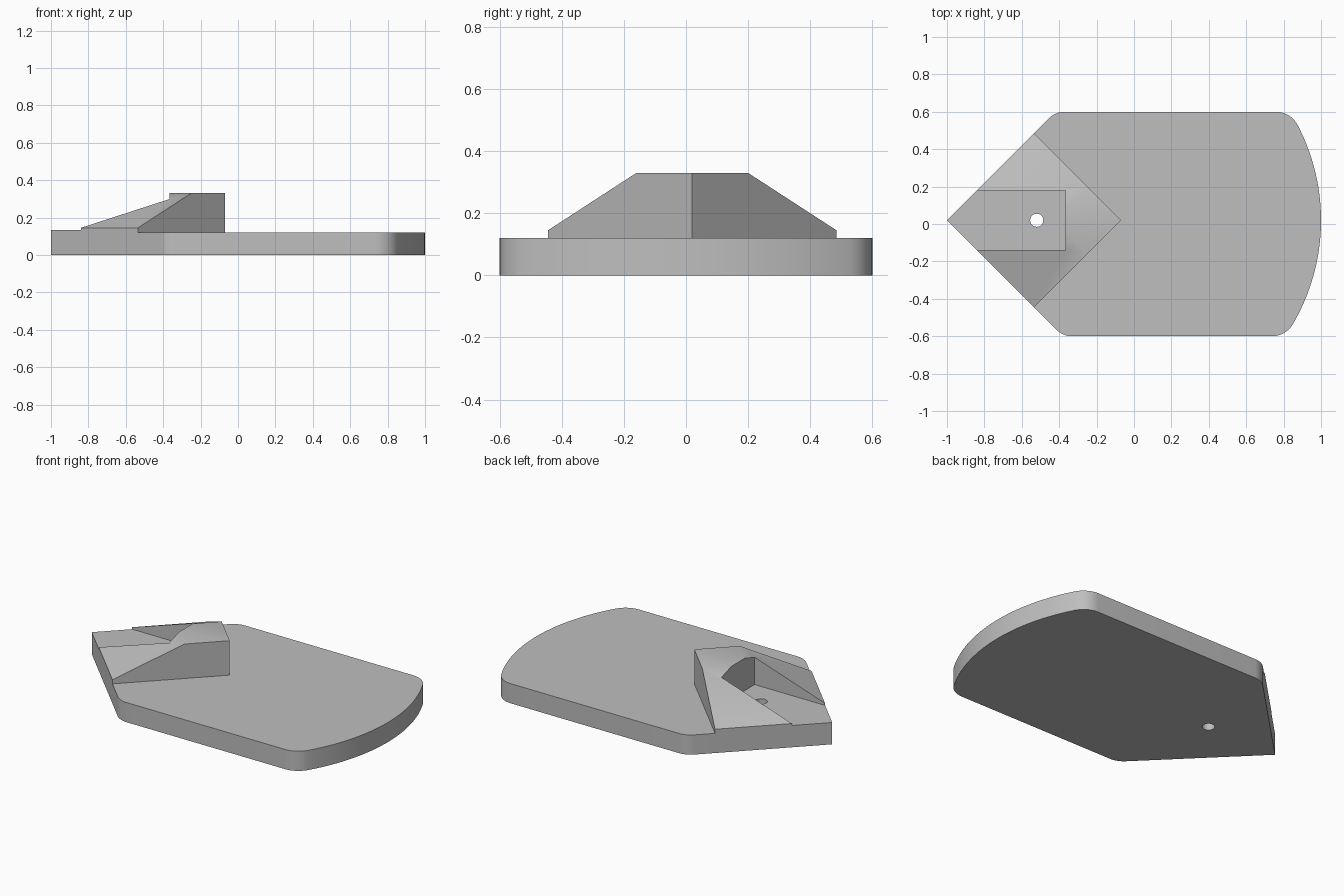
import bpy, bmesh
from math import sin, cos, pi, sqrt, atan2, radians
from mathutils import Vector

if "Cube" in bpy.data.objects:
    bpy.data.objects.remove(bpy.data.objects["Cube"])

YC = 0.02                       # centre line of tip, wedge and end arc
TIP, HALF = -1.0, 0.465         # tip of the plate, half diagonal of the wedge
PLATE_H, TOP_H, RIM_H = 0.12, 0.33, 0.145

grey = bpy.data.materials.new("light grey")
grey.diffuse_color = (0.52, 0.52, 0.52, 1)
grey.use_nodes = True
grey.node_tree.nodes["Principled BSDF"].inputs["Base Color"].default_value = grey.diffuse_color


def prism(name, outline, z0, z1):
    """Solid made by extruding a closed outline upward."""
    bm = bmesh.new()
    face = bm.faces.new([bm.verts.new((x, y, z0)) for x, y in outline])
    res = bmesh.ops.extrude_face_region(bm, geom=[face])
    for v in res["geom"]:
        if isinstance(v, bmesh.types.BMVert):
            v.co.z = z1
    bmesh.ops.recalc_face_normals(bm, faces=bm.faces)
    me = bpy.data.meshes.new(name)
    bm.to_mesh(me)
    bm.free()
    ob = bpy.data.objects.new(name, me)
    bpy.context.collection.objects.link(ob)
    me.materials.append(grey)
    return ob


def arc(cx, cy, r, a0, a1, n):
    return [(cx + r * cos(a0 + (a1 - a0) * i / n), cy + r * sin(a0 + (a1 - a0) * i / n))
            for i in range(n + 1)]


def combine(target, tool, operation):
    """Apply a boolean and discard the tool."""
    mod = target.modifiers.new("cut", "BOOLEAN")
    mod.object, mod.operation, mod.solver = tool, operation, "EXACT"
    bpy.context.view_layer.objects.active = target
    bpy.ops.object.modifier_apply(modifier=mod.name)
    bpy.data.objects.remove(tool)


# Plate outline: pointed left end, rounded corners, large arc on the right
END_X, END_R = -0.10, 1.10


def half_corners(h):
    """Both rounded corners of one side, at distance h from the centre line."""
    rl, rr = 0.12, 0.13
    lx = TIP + (h - rl) + rl * sqrt(2)
    rx = END_X + sqrt((END_R - rr) ** 2 - (h - rr) ** 2)
    theta = atan2(h - rr, rx - END_X)
    return arc(rx, h - rr, rr, theta, pi / 2, 10) + arc(lx, h - rl, rl, pi / 2, 3 * pi / 4, 8), theta


upper, t_up = half_corners(0.6 - YC)
lower, t_lo = half_corners(0.6 + YC)
outline = arc(END_X, 0, END_R, -t_lo, t_up, 32)[1:-1] + upper + [(TIP, 0)]
outline += [(x, -y) for x, y in reversed(lower)]
body = prism("base_plate", [(x, y + YC) for x, y in outline], 0, PLATE_H)

# Diamond wedge with two slopes rising from the left edges
mid = TIP + HALF
wedge = prism("wedge", [(TIP, YC), (mid, YC - HALF), (mid + HALF, YC), (mid, YC + HALF)], 0, TOP_H)
bm = bmesh.new()
bm.from_mesh(wedge.data)
slope = 0.459
for s in (-1, 1):
    inward = Vector((1, -s, 0)).normalized()
    bmesh.ops.bisect_plane(bm, geom=bm.verts[:] + bm.edges[:] + bm.faces[:],
                           plane_co=(TIP, YC, RIM_H),
                           plane_no=Vector((0, 0, 1)) - inward * slope, clear_outer=True)
    bmesh.ops.holes_fill(bm, edges=[e for e in bm.edges if e.is_boundary])
bmesh.ops.recalc_face_normals(bm, faces=bm.faces)
bm.to_mesh(wedge.data)
bm.free()
combine(body, wedge, "UNION")

# Rectangular pocket open toward the tip
pocket = prism("pocket_cutter", [(-1.2, YC - 0.16), (-0.365, YC - 0.16),
                                 (-0.365, YC + 0.16), (-1.2, YC + 0.16)], 0.133, 0.6)
combine(body, pocket, "DIFFERENCE")

# Through hole in the pocket floor
hole = prism("hole_cutter", arc(-0.52, YC, 0.035, 0, 2 * pi, 32)[:-1], -0.2, 0.25)
combine(body, hole, "DIFFERENCE")

body.name = "plate_with_wedge"
bpy.ops.object.select_all(action="DESELECT")
body.select_set(True)
bpy.context.view_layer.objects.active = body
bpy.ops.object.shade_smooth_by_angle(angle=radians(30))
